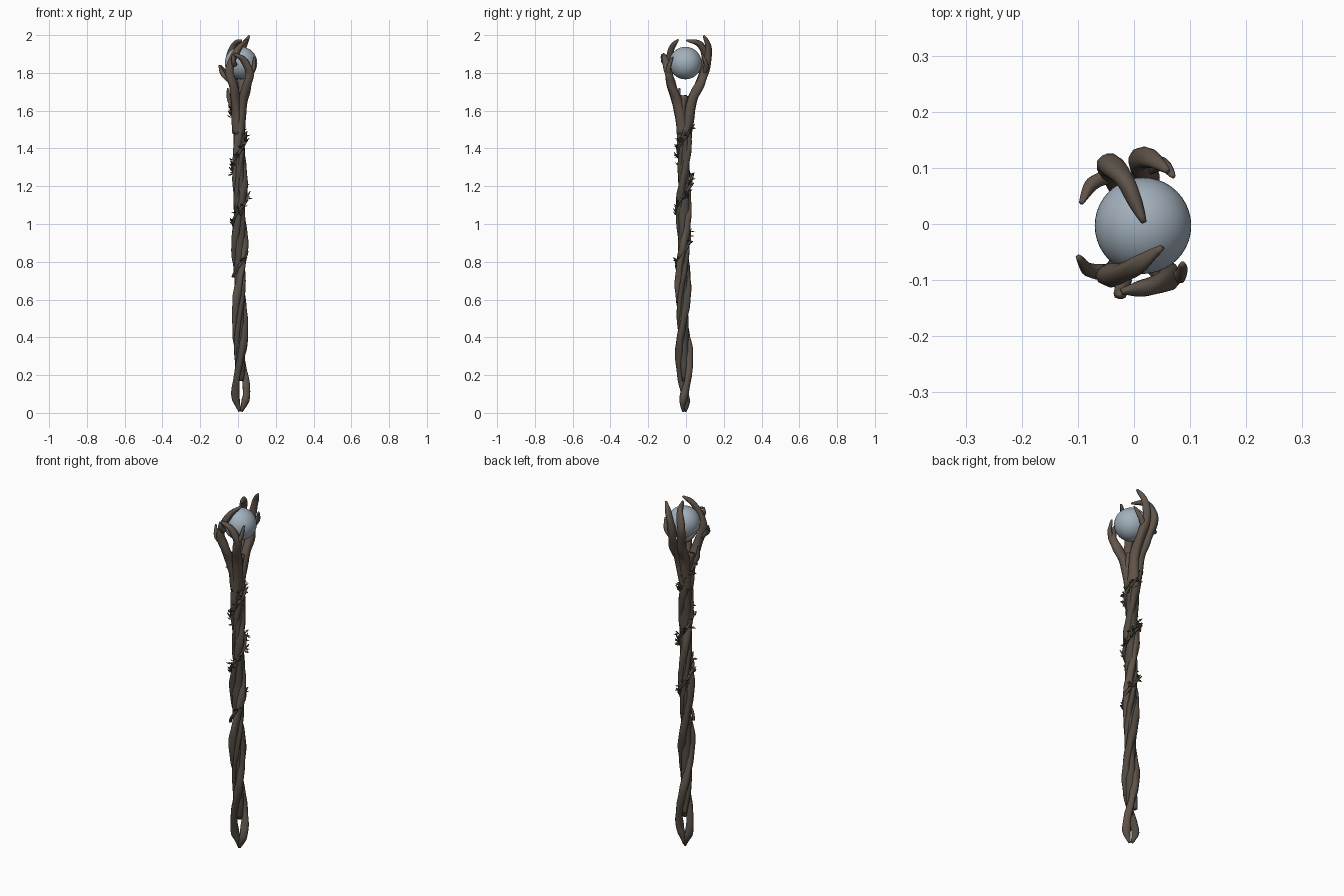
import bpy, bmesh, math, random
from mathutils import Vector

if "Cube" in bpy.data.objects:
    bpy.data.objects.remove(bpy.data.objects["Cube"])

random.seed(4)


def mat(name, rgb):
    m = bpy.data.materials.new(name)
    m.diffuse_color = (*rgb, 1)
    m.use_nodes = True
    m.node_tree.nodes["Principled BSDF"].inputs["Base Color"].default_value = m.diffuse_color
    return m


BROWN = mat("bark brown", (0.115, 0.088, 0.068))
DARK = mat("dark bark", (0.08, 0.066, 0.052))
GREEN = mat("leaf green", (0.075, 0.10, 0.03))
MOSS = mat("dry leaf", (0.075, 0.068, 0.04))
ORB = mat("pale blue orb", (0.36, 0.43, 0.50))


def finish(bm, name, mats, smooth=True):
    me = bpy.data.meshes.new(name)
    bmesh.ops.recalc_face_normals(bm, faces=bm.faces[:])
    for f in bm.faces:
        f.smooth = smooth
    bm.to_mesh(me)
    bm.free()
    for m in mats:
        me.materials.append(m)
    ob = bpy.data.objects.new(name, me)
    bpy.context.collection.objects.link(ob)
    return ob


def spline(pts, n=7):
    """Catmull-Rom curve through points."""
    p = [Vector(q) for q in pts]
    p = [2 * p[0] - p[1]] + p + [2 * p[-1] - p[-2]]
    out = []
    for i in range(1, len(p) - 2):
        a, b, c, d = p[i - 1:i + 3]
        for k in range(n):
            t = k / n
            out.append(0.5 * (2 * b + (c - a) * t + (2 * a - 5 * b + 4 * c - d) * t * t
                              + (3 * b - a - 3 * c + d) * t ** 3))
    return out + [p[-2]]


def tube(name, path, radius, material, sides=12, rough=0.1):
    """Gnarled tube along a path; radius(t) for t from 0 to 1."""
    bm = bmesh.new()
    rings = []
    ph = random.uniform(0, 6)
    side = Vector((1, 0.13, 0))
    last = len(path) - 1
    for i, p in enumerate(path):
        t = (path[min(i + 1, last)] - path[max(i - 1, 0)]).normalized()
        side = (side - t * side.dot(t)).normalized()
        up = t.cross(side)
        ring = []
        for k in range(sides):
            w = 2 * math.pi * k / sides
            r = radius(i / last) * (1 + rough * (math.sin(3 * w + ph + i / 4)
                                                 + 0.7 * math.sin(i * 0.8 + ph + 2 * w)))
            ring.append(bm.verts.new(p + r * (side * math.cos(w) + up * math.sin(w))))
        rings.append(ring)
    for r0, r1 in zip(rings, rings[1:]):
        for k in range(sides):
            j = (k + 1) % sides
            bm.faces.new((r0[k], r0[j], r1[j], r1[k]))
    bm.faces.new(rings[0])
    bm.faces.new(rings[-1])
    return finish(bm, name, [material])


def axis(z):
    """Slightly crooked centre line of the shaft."""
    return Vector((0.013 - 0.005 * z + 0.004 * math.sin(z * 7),
                   -0.012 + 0.004 * math.sin(z * 5 + 1), z))


def around(z, a, r):
    return axis(z) + Vector((r * math.cos(a), r * math.sin(a), 0))


def helix(z0, z1, n, phase, pitch, off):
    zs = [z0 + (z1 - z0) * i / n for i in range(n + 1)]
    return [around(z, phase + 2 * math.pi * z / pitch, off(z)) for z in zs]


# Core of the shaft, starting above the open loop at the foot
tube("shaft_core", [axis(0.17 + 0.025 * i) for i in range(60)],
     lambda t: 0.012 + 0.01 * min(1, t * 20) + 0.009 * t, DARK, 14, 0.08)


# Main twisted strands, meeting in a point at the foot
def off(z):
    if z < 0.2:
        return 0.003 + 0.026 * math.sin(min(z * 10, 1) * math.pi / 2)
    return 0.024 + 0.005 * math.exp(1 - z * 5) - 0.003 * min(1, max(0, z - 0.9) * 3)


for k in range(2):
    tube("twisted_strand_%d" % (k + 1), helix(0.008, 1.68, 110, math.pi * k - 0.8, 0.78, off),
         lambda t: (0.007 + 0.012 * min(1, t * 28)) * (1 + 0.1 * math.sin(t * 38)),
         (BROWN, DARK)[k])
# Thinner strand filling the groove
tube("groove_strand", helix(0.2, 1.66, 100, 0.6, 0.78, lambda z: 0.022), lambda t: 0.013, DARK, 10)

# Four claws: points above a shared root, then a tapered tip
claws = {
    "back_left_claw": [(-.01, .03, 1.65), (-.025, .075, 1.75), (-.045, .105, 1.87),
                       (-.015, .075, 1.95), (.018, .003, 1.972)],
    "back_right_claw": [(.02, .03, 1.65), (.022, .08, 1.75), (.01, .112, 1.85),
                        (.03, .116, 1.94), (.06, .095, 1.997)],
    "front_left_claw": [(-.01, -.04, 1.62), (-.025, -.078, 1.73), (-.045, -.092, 1.82),
                        (.0, -.077, 1.925), (.05, -.042, 1.975)],
    "front_right_claw": [(.022, -.04, 1.63), (.045, -.075, 1.73), (.062, -.094, 1.8),
                         (.03, -.11, 1.87), (-.022, -.12, 1.9)],
}
for name, pts in claws.items():
    root = axis(1.48) * 0.75 + Vector((pts[0][0] / 4, pts[0][1] / 4, 1.48 / 4))
    tube(name, spline([root] + pts), lambda t: 0.029 - 0.013 * t - 0.011 * t ** 8, BROWN, 12, 0.08)

# Side spurs: from a claw to a tip, bowed away from the orb
spurs = {
    "right_spur": ((.055, -.09, 1.77), (.087, -.07, 1.885)),
    "left_spur": ((-.035, -.085, 1.75), (-.1, -.058, 1.84)),
    "back_spur": ((-.035, .09, 1.79), (-.094, .037, 1.84)),
    "back_hook": ((.02, .1, 1.8), (.07, .085, 1.9)),
    "front_stub": ((-.02, -.1, 1.84), (-.025, -.126, 1.9)),
    "low_left_stub": ((-.01, -.02, 1.6), (-.055, -.035, 1.72)),
}
for name, (a, b) in spurs.items():
    a, b = Vector(a), Vector(b)
    mid = (a + b) / 2
    mid += Vector((mid.x, mid.y, -0.03)).normalized() * 0.14 * (b - a).length
    tube(name, spline([a, mid, b]), lambda t: 0.015 - 0.005 * t - 0.006 * t ** 4, BROWN, 10, 0.08)

# Orb
bm = bmesh.new()
bmesh.ops.create_uvsphere(bm, u_segments=40, v_segments=24, radius=0.086)
bmesh.ops.translate(bm, verts=bm.verts[:], vec=(0.016, -0.003, 1.852))
finish(bm, "orb", [ORB])

# Creeping vine around the upper shaft
tube("vine", helix(0.72, 1.68, 130, 1.0, 0.3, lambda z: 0.037 + 0.003 * math.sin(z * 31)),
     lambda t: 0.007, DARK, 8)


def leaf(bm, base, d, size, mi):
    """Small folded leaf with a pointed tip."""
    d = d.normalized()
    s = d.cross(Vector((0, 0, 1))).normalized()
    n = s.cross(d)
    b, m, tip = [bm.verts.new(base + d * size * u + n * size * v)
                 for u, v in ((0, 0), (0.5, -0.12), (1, 0.1))]
    for sg in (1, -1):
        e = bm.verts.new(base + (d * 0.45 + s * sg * 0.36 + n * 0.1) * size)
        for tri in ((b, e, m), (m, e, tip)):
            bm.faces.new(tri).material_index = mi


# Leaf clusters and thorny twigs following the vine, denser towards the top
bm = bmesh.new()
for i in range(21):
    z = 0.8 + 0.88 * (i / 20) ** 0.75
    ang = 1.0 + 2 * math.pi * z / 0.3
    for k in range(3):
        a = ang + random.uniform(-0.4, 0.4)
        out = Vector((math.cos(a), math.sin(a), 0))
        base = around(z + random.uniform(-.02, .02), a, 0.035)
        d = out + Vector((-out.y, out.x, 0)) * random.uniform(-1, 1)
        d.z = random.uniform(-.6, .9)
        leaf(bm, base, d, random.uniform(0.022, 0.034), 0 if z > 1.38 or k == 0 else 1)
    twig = [around(z - .02, ang - .5, .03), around(z, ang, .043), around(z + .018, ang + .15, .056)]
    tube("thorn_twig_%02d" % (i + 1), spline(twig, 4), lambda t: 0.009 - 0.007 * t, DARK, 7)
finish(bm, "leaves", [GREEN, MOSS], False)
